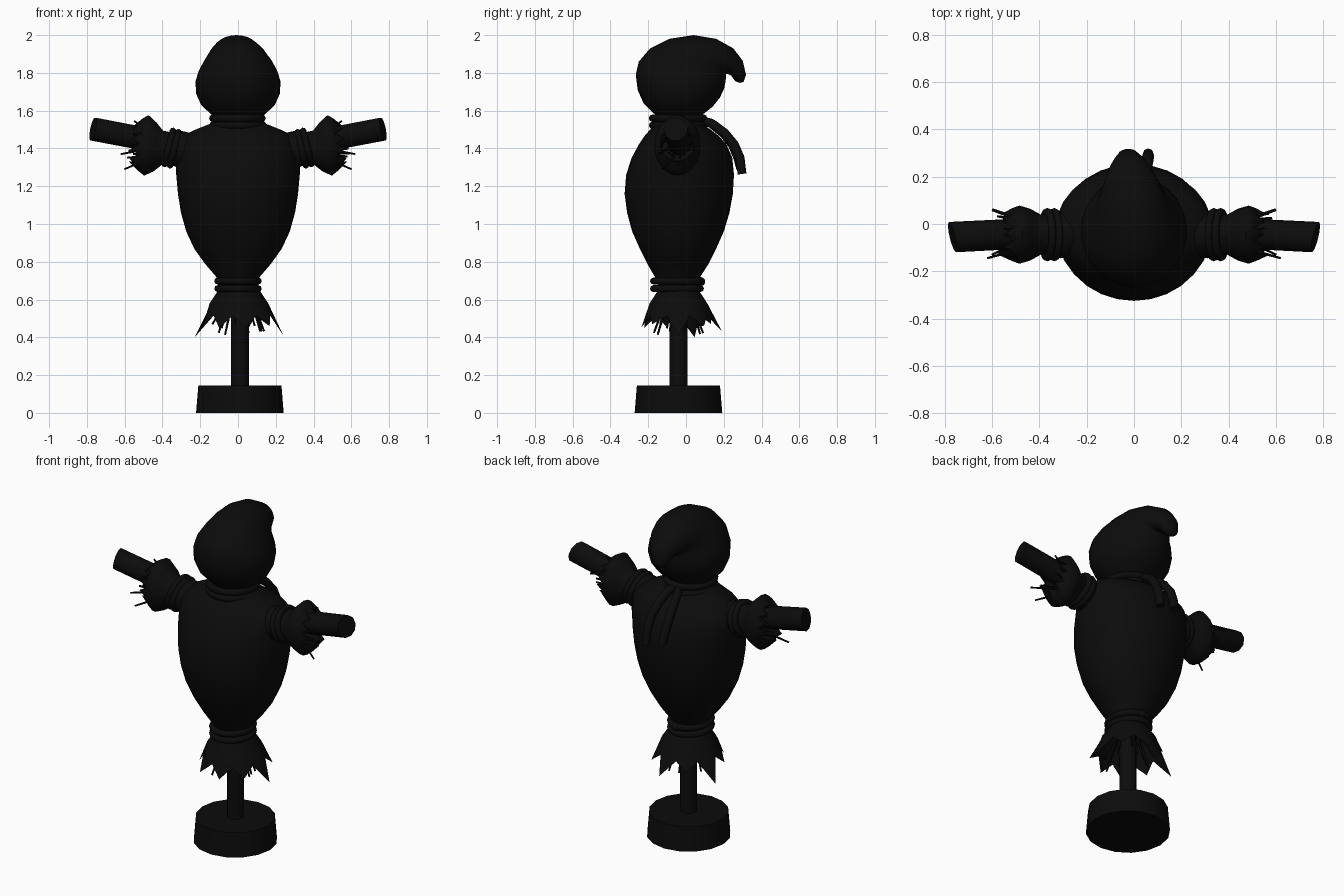
import bpy, bmesh, math, random
from mathutils import Vector

if "Cube" in bpy.data.objects:
    bpy.data.objects.remove(bpy.data.objects["Cube"])

random.seed(4)
TAU = 2 * math.pi
CX, CY = 0.01, -0.04

black = bpy.data.materials.new("soot black")
black.diffuse_color = (0.0035, 0.0035, 0.0035, 1)
black.use_nodes = True
black.node_tree.nodes["Principled BSDF"].inputs["Base Color"].default_value = black.diffuse_color


def finish(name, bm, angle=50):
    bmesh.ops.recalc_face_normals(bm, faces=bm.faces)
    me = bpy.data.meshes.new(name)
    bm.to_mesh(me)
    bm.free()
    me.materials.append(black)
    ob = bpy.data.objects.new(name, me)
    bpy.context.collection.objects.link(ob)
    bpy.context.view_layer.objects.active = ob
    ob.select_set(True)
    bpy.ops.object.shade_smooth_by_angle(angle=math.radians(angle))
    ob.select_set(False)
    return ob


def ring(c, u, v, n):
    c, u, v = Vector(c), Vector(u), Vector(v)
    return [c + u * math.cos(TAU * i / n) + v * math.sin(TAU * i / n) for i in range(n)]


def loft(bm, rings, cap_start=True, cap_end=True):
    vs = [[bm.verts.new(p) for p in r] for r in rings]
    n = len(vs[0])
    for a, b in zip(vs, vs[1:]):
        for i in range(n):
            j = (i + 1) % n
            bm.faces.new((a[i], a[j], b[j], b[i]))
    if cap_start:
        bm.faces.new(vs[0])
    if cap_end:
        bm.faces.new(vs[-1])


def tube(bm, pts, radii, n=8):
    """Round tube through points, one radius per point."""
    pts = [Vector(p) for p in pts]
    rings = []
    for i, p in enumerate(pts):
        t = (pts[min(i + 1, len(pts) - 1)] - pts[max(i - 1, 0)]).normalized()
        side = Vector((0, 1, 0)) if abs(t.x) > 0.7 else Vector((1, 0, 0))
        u = (side - t * side.dot(t)).normalized()
        rings.append(ring(p, u * radii[i], t.cross(u) * radii[i], n))
    loft(bm, rings)


def rope(name, c, u, v, minor, loops, n=28):
    """Oval rope rings; loops lists offsets along the ring axis."""
    bm = bmesh.new()
    c, u, v = Vector(c), Vector(u), Vector(v)
    axis = u.cross(v).normalized()
    for off in loops:
        rings = []
        for i in range(n):
            a = TAU * i / n
            d = u * math.cos(a) + v * math.sin(a)
            p = c + axis * off + d
            rings.append(ring(p, d.normalized() * minor, axis * minor, 8))
        rings.append(rings[0])
        loft(bm, rings, False, False)
    bmesh.ops.remove_doubles(bm, verts=bm.verts, dist=0.0001)
    return finish(name, bm)


def straw(bm, a, b, r=0.009):
    tube(bm, [a, b], [r, r * 0.6], 5)


# Wooden base and post
bm = bmesh.new()
loft(bm, [ring((CX, CY, z), (r, 0, 0), (0, r, 0), 16) for z, r in ((0, 0.232), (0.145, 0.22))])
finish("base", bm, 30)
bm = bmesh.new()
loft(bm, [ring((CX, CY, z), (0.047, 0, 0), (0, 0.047, 0), 12) for z in (0.14, 0.72)])
finish("post", bm, 40)

# Stuffed sack body: z, half width, front y, back y
BODY = [(0.66, 0.10, -0.14, 0.05), (0.72, 0.115, -0.165, 0.075), (0.79, 0.175, -0.205, 0.12),
        (0.87, 0.232, -0.245, 0.16), (0.96, 0.274, -0.285, 0.20), (1.06, 0.302, -0.312, 0.23),
        (1.16, 0.318, -0.325, 0.248), (1.26, 0.327, -0.317, 0.254), (1.35, 0.332, -0.288, 0.245),
        (1.42, 0.328, -0.25, 0.215), (1.465, 0.295, -0.22, 0.175), (1.50, 0.225, -0.19, 0.13),
        (1.53, 0.15, -0.165, 0.085), (1.58, 0.11, -0.14, 0.06)]
bm = bmesh.new()
loft(bm, [ring((0, (f + b) / 2, z), (w, 0, 0), (0, (b - f) / 2, 0), 28) for z, w, f, b in BODY])
finish("sack_body", bm, 70)

# Hooded head with a drooping tip: front y, front z, back y, back z, half width
HEAD = [(-0.13, 1.55, 0.06, 1.55, 0.11), (-0.175, 1.59, 0.095, 1.585, 0.15),
        (-0.225, 1.64, 0.14, 1.62, 0.195), (-0.256, 1.71, 0.18, 1.67, 0.222),
        (-0.266, 1.79, 0.203, 1.72, 0.225), (-0.25, 1.86, 0.21, 1.76, 0.208),
        (-0.19, 1.93, 0.212, 1.785, 0.178), (-0.09, 1.98, 0.212, 1.795, 0.152),
        (0.04, 2.0, 0.215, 1.795, 0.132), (0.16, 1.98, 0.225, 1.793, 0.11),
        (0.25, 1.93, 0.24, 1.785, 0.085), (0.30, 1.865, 0.25, 1.77, 0.062),
        (0.318, 1.79, 0.262, 1.755, 0.042), (0.305, 1.752, 0.285, 1.747, 0.016)]
bm = bmesh.new()
rings = []
for k, (fy, fz, by, bz, w) in enumerate(HEAD):
    x = -0.004 * max(0, k - 6)
    rings.append(ring((x, (fy + by) / 2, (fz + bz) / 2), (w, 0, 0),
                      (0, (by - fy) / 2, (bz - fz) / 2), 28))
loft(bm, rings)
finish("hooded_head", bm, 75)

# Neck and waist ropes
rope("neck_rope", (-0.003, -0.042, 1.54), (0.13, 0, 0), (0, 0.135, 0), 0.02, (-0.018, 0.02))
rope("waist_rope", (0, -0.048, 0.68), (0.108, 0, 0), (0, 0.125, 0), 0.018, (-0.022, 0.018))
bm = bmesh.new()
bmesh.ops.create_uvsphere(bm, u_segments=10, v_segments=6, radius=0.024)
bmesh.ops.translate(bm, verts=bm.verts, vec=(0.01, 0.078, 0.695))
finish("waist_knot", bm)

# Loose rope tails behind the neck
bm = bmesh.new()
tube(bm, [(0.01, 0.08, 1.55), (0.03, 0.14, 1.53), (0.045, 0.205, 1.48), (0.055, 0.255, 1.42),
          (0.06, 0.285, 1.35), (0.06, 0.297, 1.265)], [0.022, 0.024, 0.025, 0.025, 0.025, 0.023])
tube(bm, [(-0.01, 0.08, 1.55), (-0.035, 0.13, 1.535), (-0.05, 0.20, 1.48), (-0.055, 0.247, 1.42),
          (-0.05, 0.276, 1.35), (-0.045, 0.29, 1.29)], [0.022, 0.024, 0.025, 0.025, 0.025, 0.023])
finish("rope_tails", bm)

# Ragged skirt: tip radius and height around the circle, with notches between
TIPS = [(0.235, 0.41), (0.21, 0.46), (0.235, 0.43), (0.20, 0.47), (0.25, 0.40),
        (0.20, 0.46), (0.21, 0.45), (0.20, 0.45), (0.215, 0.47)]
bm = bmesh.new()
n = len(TIPS) * 2
rings = [ring((CX * 0.5, CY, z), (r, 0, 0), (0, r, 0), n)
         for z, r in ((0.69, 0.10), (0.64, 0.115), (0.58, 0.155))]
hem = []
for i in range(n):
    r, z = TIPS[i // 2] if i % 2 == 0 else (0.175, 0.515)
    a = TAU * i / n
    hem.append(Vector((CX * 0.5 + r * math.cos(a), CY + r * math.sin(a), z)))
loft(bm, rings + [hem], False, False)
finish("ragged_skirt", bm, 60)

# Straw poking out under the skirt
bm = bmesh.new()
for i in range(14):
    a = TAU * i / 14 + random.uniform(-0.15, 0.15)
    r = random.uniform(0.11, 0.16)
    d = Vector((math.cos(a), math.sin(a), 0))
    top = Vector((CX, CY, 0.62)) + d * 0.06
    straw(bm, top, Vector((CX, CY, random.uniform(0.40, 0.48))) + d * r)
finish("skirt_straw", bm)

# Arms: sleeve, tie rope, log and straw on each side
for s, side in ((-1, "left"), (1, "right")):
    # x, z centre, half depth, half height
    SLEEVE = [(0.24, 1.39, 0.09, 0.09), (0.31, 1.395, 0.10, 0.10), (0.36, 1.40, 0.085, 0.085),
              (0.395, 1.402, 0.085, 0.085), (0.44, 1.408, 0.11, 0.13), (0.485, 1.416, 0.123, 0.16),
              (0.515, 1.42, 0.112, 0.14), (0.545, 1.425, 0.092, 0.095)]
    bm = bmesh.new()
    rings = []
    for k, (x, z, dy, dz) in enumerate(SLEEVE):
        lean = min(1, max(0, (x - 0.36) / 0.12)) * 0.012
        r = ring((s * x, -0.045, z), (0, dy, 0), (-s * lean, 0, dz), 20)
        if k == len(SLEEVE) - 1:  # ragged cuff
            r = [p + Vector((s * (0.02 if i % 2 else -0.025), 0, 0)) for i, p in enumerate(r)]
        rings.append(r)
    loft(bm, rings, True, False)
    finish(side + "_sleeve", bm, 65)

    rope(side + "_sleeve_rope", (s * 0.352, -0.045, 1.402), (0, 0.096, 0),
         (-s * 0.022, 0, 0.088), 0.017, (-0.015, 0.015), 24)

    # Short log with a slanted sawn end
    start, axis = Vector((s * 0.36, -0.035, 1.425)), Vector((s, -0.05, 0.19))
    bm = bmesh.new()
    loft(bm, [ring(start + axis * t, (s * lean, 0.064, 0), (-s * 0.012, 0, 0.063), 10)
              for t, lean in ((0, 0), (0.408, 0.015))])
    finish(side + "_arm_log", bm, 40)

    bm = bmesh.new()
    for i in range(14):
        a = TAU * i / 14 + random.uniform(-0.2, 0.2)
        d = Vector((0, math.cos(a), math.sin(a)))
        c = Vector((0, -0.045, 1.425))
        straw(bm, c + d * 0.065 + Vector((s * 0.44, 0, 0)),
              c + d * random.uniform(0.075, 0.09) + Vector((s * random.uniform(0.54, 0.59), 0, 0.01)))
    # Longer stray stalks
    straw(bm, (s * 0.46, -0.06, 1.355), (s * 0.60, -0.13, 1.29), 0.008)
    straw(bm, (s * 0.46, -0.10, 1.40), (s * 0.62, -0.145, 1.37), 0.008)
    straw(bm, (s * 0.46, 0.01, 1.48), (s * 0.60, 0.06, 1.46), 0.011)
    straw(bm, (s * 0.45, -0.03, 1.48), (s * 0.55, -0.02, 1.545), 0.008)
    finish(side + "_sleeve_straw", bm)
